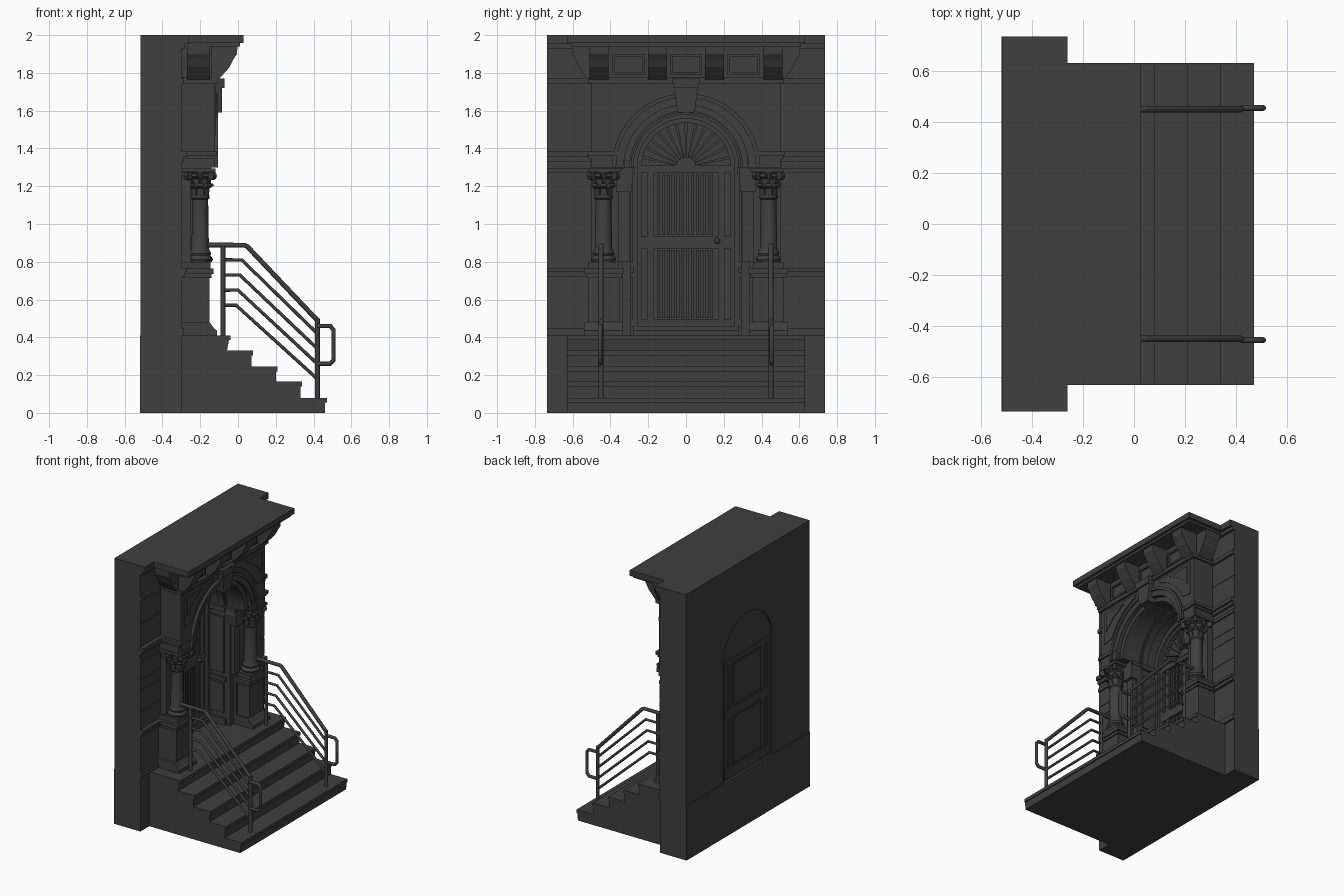
import bpy, bmesh, math
from mathutils import Matrix

if "Cube" in bpy.data.objects:
    bpy.data.objects.remove(bpy.data.objects["Cube"])

mat = bpy.data.materials.new("dark_stone")
mat.diffuse_color = (0.05, 0.05, 0.05, 1)
mat.use_nodes = True
mat.node_tree.nodes["Principled BSDF"].inputs["Base Color"].default_value = mat.diffuse_color
SPRING = 1.30  # height of the arch centre


def finish(name, bm, smooth=False):
    bmesh.ops.remove_doubles(bm, verts=bm.verts, dist=1e-5)
    bmesh.ops.recalc_face_normals(bm, faces=bm.faces)
    me = bpy.data.meshes.new(name)
    bm.to_mesh(me)
    bm.free()
    ob = bpy.data.objects.new(name, me)
    bpy.context.collection.objects.link(ob)
    me.materials.append(mat)
    if smooth:
        bpy.ops.object.select_all(action='DESELECT')
        ob.select_set(True)
        bpy.context.view_layer.objects.active = ob
        bpy.ops.object.shade_smooth_by_angle(angle=math.radians(35))
    return ob


def add_prism(bm, pts, axis, a, b, m=None):
    """Extrude a 2D outline along x (points are y,z) or y (points are x,z)."""
    f = (lambda p, d: (d, p[0], p[1])) if axis == 'x' else (lambda p, d: (p[0], d, p[1]))
    lo = [bm.verts.new(f(p, a)) for p in pts]
    hi = [bm.verts.new(f(p, b)) for p in pts]
    n = len(pts)
    bm.faces.new(lo)
    bm.faces.new(hi[::-1])
    for i in range(n):
        bm.faces.new((lo[i], lo[(i + 1) % n], hi[(i + 1) % n], hi[i]))
    if m:
        bmesh.ops.transform(bm, matrix=m, verts=lo + hi)


def prism(name, pts, axis, a, b, smooth=False):
    bm = bmesh.new()
    add_prism(bm, pts, axis, a, b)
    return finish(name, bm, smooth)


def boxes(name, *items):
    """Each item is x0,x1,y0,y1,z0,z1."""
    bm = bmesh.new()
    for x0, x1, y0, y1, z0, z1 in items:
        add_prism(bm, [(x0, z0), (x1, z0), (x1, z1), (x0, z1)], 'y', y0, y1)
    return finish(name, bm)


def mbox(s, x0, x1, y0, y1, z0, z1):
    return (x0, x1, min(s * y0, s * y1), max(s * y0, s * y1), z0, z1)


def arc(r, a0=0, a1=180, n=28):
    return [(r * math.cos(math.radians(a0 + (a1 - a0) * i / n)),
             SPRING + r * math.sin(math.radians(a0 + (a1 - a0) * i / n))) for i in range(n + 1)]


def arch_ring(name, r0, r1, x0, x1, leg=None):
    out, inn = arc(r1), arc(r0)[::-1]
    if leg is not None:
        out = [(r1, leg)] + out + [(-r1, leg)]
        inn = [(-r0, leg)] + inn + [(r0, leg)]
    return prism(name, out + inn, 'x', x0, x1, True)


def lathe(name, prof, cx, cy, seg=24):
    bm = bmesh.new()
    rings = [[bm.verts.new((cx + r * math.cos(math.tau * i / seg), cy + r * math.sin(math.tau * i / seg), z))
              for i in range(seg)] for r, z in prof]
    for a, b in zip(rings, rings[1:]):
        for i in range(seg):
            bm.faces.new((a[i], a[(i + 1) % seg], b[(i + 1) % seg], b[i]))
    bm.faces.new(rings[0])
    bm.faces.new(rings[-1])
    return finish(name, bm, True)


def tube(name, runs, y, r):
    cu = bpy.data.curves.new(name, 'CURVE')
    cu.dimensions = '3D'
    cu.bevel_depth, cu.bevel_resolution, cu.use_fill_caps = r, 2, True
    for run in runs:
        sp = cu.splines.new('POLY')
        sp.points.add(len(run) - 1)
        for p, (x, z) in zip(sp.points, run):
            p.co = (x, y, z, 1)
    ob = bpy.data.objects.new(name, cu)
    bpy.context.collection.objects.link(ob)
    cu.materials.append(mat)
    bpy.ops.object.select_all(action='DESELECT')
    ob.select_set(True)
    bpy.context.view_layer.objects.active = ob
    bpy.ops.object.convert(target='MESH')


# Wall with an arched opening, and its foot
prism("wall", [(-.735, .405), (-.735, 2), (.735, 2), (.735, .405), (.29, .405)] + arc(.29) + [(-.29, .405)],
      'x', -.515, -.30)
boxes("wall_foot", (-.52, -.298, -.735, .735, 0, .41))

# Stairs with small nosings
prof = [(-.30, 0), (.46, 0)]
for x, z in ((.47, .08), (.34, .165), (.21, .245), (.08, .33), (-.04, .41)):
    prof += [(x - .008, z - .025), (x, z - .025), (x, z)]
    prof.append((x - .138 if x > 0 else -.30, z))
prism("stairs", prof, 'y', -.63, .63)

# Mouldings on the side walls
for s in (1, -1):
    boxes("wall_bands", *[mbox(s, -.31, x, .48, .735, z0, z1) for x, z0, z1 in (
        (-.285, .41, .45), (-.28, .72, .745), (-.27, .745, .765), (-.29, 1.27, 1.295), (-.285, 1.33, 1.355),
        (-.27, 1.355, 1.385), (-.285, 1.74, 1.77), (-.28, 1.93, 1.955), (-.26, 1.955, 2.0))],
        *[mbox(s, -.31, -.296, .50, .735, z0, z1) for z0, z1 in
          ((.455, .715), (.77, .90), (.907, 1.06), (1.067, 1.14), (1.147, 1.265), (1.39, 1.56), (1.567, 1.735))])

for s in (1, -1):
    cx, cy = -.20, s * .437
    # Backing pilasters and pedestal
    boxes("pilaster", mbox(s, -.31, -.25, .335, .50, .41, 1.30), mbox(s, -.31, -.27, .29, .35, .41, 1.30),
          mbox(s, -.31, -.24, .30, .36, .80, 1.17))
    boxes("pedestal", mbox(s, -.31, -.15, .35, .52, .41, .72), mbox(s, -.31, -.14, .34, .53, .715, .735),
          mbox(s, -.31, -.13, .33, .54, .735, .765), mbox(s, -.31, -.145, .355, .515, .765, .80))
    bm = bmesh.new()
    add_prism(bm, [(-.31, .41), (-.11, .41), (-.11, .435), (-.125, .445), (-.15, .48), (-.31, .48)],
              'y', s * .335, s * .54)
    finish("pedestal_foot", bm)
    # Column with base rings
    lathe("column", [(.062, .80), (.067, .812), (.062, .825), (.053, .832), (.058, .845), (.05, .86),
                     (.046, .87), (.042, 1.13), (.05, 1.138), (.05, 1.15), (.042, 1.155)], cx, cy)
    # Leafy capital: bell, two rows of leaves and corner scrolls
    lathe("capital_bell", [(.042, 1.15), (.046, 1.20), (.055, 1.24), (.078, 1.275)], cx, cy)
    bm = bmesh.new()
    for row, (z, k, h) in enumerate(((1.15, .92, .065), (1.20, 1.05, .065))):
        leaf = [(.038, 0), (.050 * k, 0), (.054 * k, h * .6), (.078 * k, h * .8), (.074 * k, h), (.055 * k, h),
                (.04, h * .6)]
        for i in range(8):
            m = Matrix.Translation((cx, cy, z)) @ Matrix.Rotation(math.tau * (i + row / 2) / 8, 4, 'Z')
            add_prism(bm, leaf, 'y', -.016, .016, m)
    for i in range(4):
        m = Matrix.Translation((cx, cy, 1.255)) @ Matrix.Rotation(math.tau * (i + .5) / 4, 4, 'Z')
        add_prism(bm, [(.09 + .022 * math.cos(t * .785), .022 * math.sin(t * .785)) for t in range(8)],
                  'y', -.013, .013, m)
    finish("capital_leaves", bm)
    # Inner jamb capital
    prism("jamb_capital", [(s * .29, 1.17), (s * .37, 1.17), (s * .37, 1.285), (s * .285, 1.285), (s * .28, 1.25)],
          'x', -.31, -.215)
    # Abacus and impost block over the capital
    boxes("impost", mbox(s, -.31, -.12, .345, .52, 1.275, 1.295), mbox(s, -.31, -.14, .325, .505, 1.295, 1.345),
          mbox(s, -.31, -.125, .325, .515, 1.345, 1.362), mbox(s, -.31, -.112, .325, .525, 1.362, 1.385),
          mbox(s, -.31, -.22, .28, .36, 1.275, 1.30))
    # Panelled reveal beside the door
    boxes("reveal_panels", *[mbox(s, -.43, -.315, .28, .295, z0, z1) for z0, z1 in ((.50, .72), (.80, 1.22))],
          mbox(s, -.45, -.30, .275, .295, .41, .46), mbox(s, -.45, -.30, .275, .295, .74, .77),
          mbox(s, -.45, -.30, .27, .295, 1.265, 1.30))
    # Raised spandrel panel
    pts = [(.465, 1.47), (.465, 1.725), (.12, 1.725)] + arc(.425, 72, 26, 10)
    prism("spandrel_panel", [(s * y, z) for y, z in pts], 'x', -.13, -.119)
    pts = [(.44, 1.56), (.44, 1.70), (.25, 1.70), (.36, 1.64)]
    prism("spandrel_relief", [(s * y, z) for y, z in pts], 'x', -.12, -.113)

# Arch block, arch mouldings, keystone
prism("arch_block", [(-.5, SPRING), (-.5, 1.77), (.5, 1.77), (.5, SPRING)] + arc(.33), 'x', -.31, -.125)
arch_ring("arch_outer", .37, .392, -.14, -.105)
arch_ring("arch_middle", .33, .372, -.31, -.117)
arch_ring("arch_inner", .298, .332, -.31, -.15)
arch_ring("arch_soffit_rib", .279, .30, -.36, -.31)
prism("keystone", [(-.045, 1.59), (.045, 1.59), (.07, 1.765), (-.07, 1.765)], 'x', -.31, -.085)
prism("keystone_cap", [(-.065, 1.72), (.065, 1.72), (.075, 1.77), (-.075, 1.77)], 'x', -.31, -.072)

# Frieze, recessed panels and cornice
boxes("frieze", (-.31, -.13, -.50, .50, 1.765, 1.96), (-.31, -.105, -.515, .515, 1.745, 1.775))
panels = []
for y in (-.305, 0, .305):
    a, z0, z1, t = .085, 1.79, 1.90, .014
    panels += [(-.14, -.115, y - a, y + a, z0, z0 + t), (-.14, -.115, y - a, y + a, z1 - t, z1),
               (-.14, -.115, y - a, y - a + t, z0, z1), (-.14, -.115, y + a - t, y + a, z0, z1)]
boxes("frieze_panels", *panels)
boxes("cornice", (-.31, .01, -.61, .61, 1.94, 1.96), (-.31, .028, -.63, .63, 1.958, 2.0))
bracket = [(-.14, 1.765), (-.105, 1.765), (-.085, 1.785), (-.045, 1.83), (-.025, 1.87), (-.005, 1.90), (-.003, 1.945),
           (-.14, 1.945)]
for y in (-.46, -.15, .15, .46):
    prism("cornice_bracket", bracket, 'y', y - .05, y + .05)
for s in (1, -1):
    prism("side_bracket", [(s * (.505 + (x + .12) * .85), z) for x, z in bracket], 'x', -.27, -.15)

# Door leaf with stiles, rails and ribs, in an arched frame
boxes("door_leaf", (-.503, -.475, -.27, .27, .41, 1.30))
parts = [(-.512, -.455, -.27, .27, z0, z1) for z0, z1 in ((.42, .495), (.87, .935), (1.27, 1.31))]
for s in (1, -1):
    parts += [mbox(s, -.512, -.455, .235, .27, .42, 1.31), mbox(s, -.512, -.46, .17, .205, .42, 1.31)]
for z0, z1 in ((.495, .87), (.935, 1.27)):
    parts += [(-.51, -.50, -.16, .16, z0 + .015, z1 - .015)]
    parts += [(-.48, -.462, -.152 + i * .0255, -.137 + i * .0255, z0 + .008, z1 - .008) for i in range(12)]
boxes("door_panels", *parts)
boxes("door_sill", (-.47, -.42, -.29, .29, .41, .435), (-.46, -.435, -.28, .28, .435, .46))
arch_ring("door_frame", .258, .292, -.505, -.43, .41)
bpy.ops.mesh.primitive_uv_sphere_add(segments=12, ring_count=8, radius=.016, location=(-.435, .165, .91))
knob = bpy.context.object
knob.name = "door_knob"
knob.data.materials.append(mat)
boxes("knob_stem", (-.46, -.435, .159, .171, .904, .916))

# Fan light over the door
prism("fan_back", arc(.27), 'x', -.505, -.485)
bm = bmesh.new()
for i in range(1, 14):
    m = (Matrix.Translation((0, 0, SPRING)) @ Matrix.Rotation(math.radians(180 * i / 14 - 90), 4, 'X'))
    add_prism(bm, [(-.003, .05), (.003, .05), (.009, .262), (-.009, .262)], 'x', -.487, -.46, m)
finish("fan_bars", bm)
prism("fan_hub", arc(.055, n=14), 'x', -.487, -.452)
arch_ring("fan_rim", .235, .262, -.487, -.45)

# Handrails with end loops
for s in (1, -1):
    y = s * .45
    tube("handrail", [[(-.16, .888), (.035, .888), (.05, .88), (.42, .49)]], y, .013)
    tube("rail_posts", [[(-.08, .40), (-.08, .888)], [(.42, .075), (.42, .50)]], y, .013)
    tube("lower_rails", [[(-.08, .81 - .08 * i), (.02 - .01 * i, .81 - .08 * i), (.42, .42 - .08 * i)]
                         for i in range(4)], y, .009)
    tube("rail_loop", [[(.42, .46), (.488, .46), (.506, .44), (.506, .28), (.488, .26), (.42, .26)]],
         s * .455, .012)
